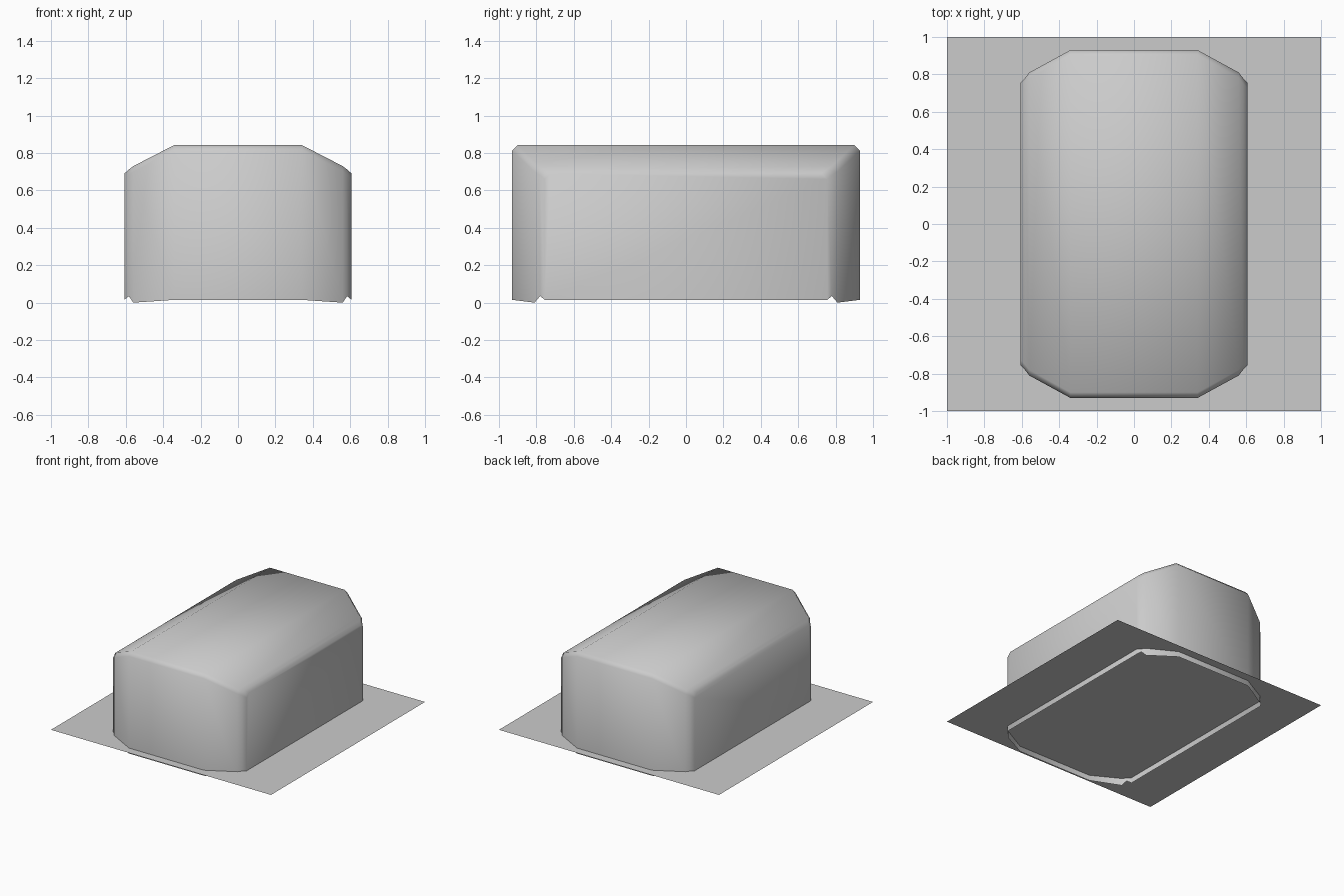
import bpy, bmesh

if "Cube" in bpy.data.objects:
    bpy.data.objects.remove(bpy.data.objects["Cube"])

# Cross-sections across the width: x, half length, top height, bottom height
half = [(0.34, 0.93, 0.843, 0.015), (0.56, 0.81, 0.73, 0.0),
        (0.583, 0.78, 0.712, 0.035), (0.608, 0.755, 0.69, 0.015)]
sections = [(-x, y, t, b) for x, y, t, b in reversed(half)] + half
BEVEL = 0.03


def arch(x, y, top, bottom):
    """Open arch outline with small bevels at the end edges."""
    right = [(x, y, bottom), (x, y, top - BEVEL), (x, y - BEVEL, top)]
    return right + [(px, -py, pz) for px, py, pz in reversed(right)]


def finish(name, bm):
    bmesh.ops.recalc_face_normals(bm, faces=bm.faces)
    mesh = bpy.data.meshes.new(name)
    bm.to_mesh(mesh)
    bm.free()
    obj = bpy.data.objects.new(name, mesh)
    bpy.context.collection.objects.link(obj)
    return obj


# Open-bottomed shell body
bm = bmesh.new()
rings = [[bm.verts.new(p) for p in arch(*s)] for s in sections]
for a, b in zip(rings, rings[1:]):
    for i in range(len(a) - 1):
        bm.faces.new((a[i], a[i + 1], b[i + 1], b[i]))
bm.faces.new(rings[0])
bm.faces.new(rings[-1])
# make sure the open shell faces outward
bmesh.ops.recalc_face_normals(bm, faces=bm.faces)
for f in bm.faces:
    f.smooth = True
body = finish("body_shell", bm)

# Flat sheet that the shell pokes through
bm = bmesh.new()
bm.faces.new([bm.verts.new(p) for p in
              ((-1, -1, 0.06), (1, -1, 0.06), (1, 1, 0.06), (-1, 1, 0.06))])
finish("base_sheet", bm)
